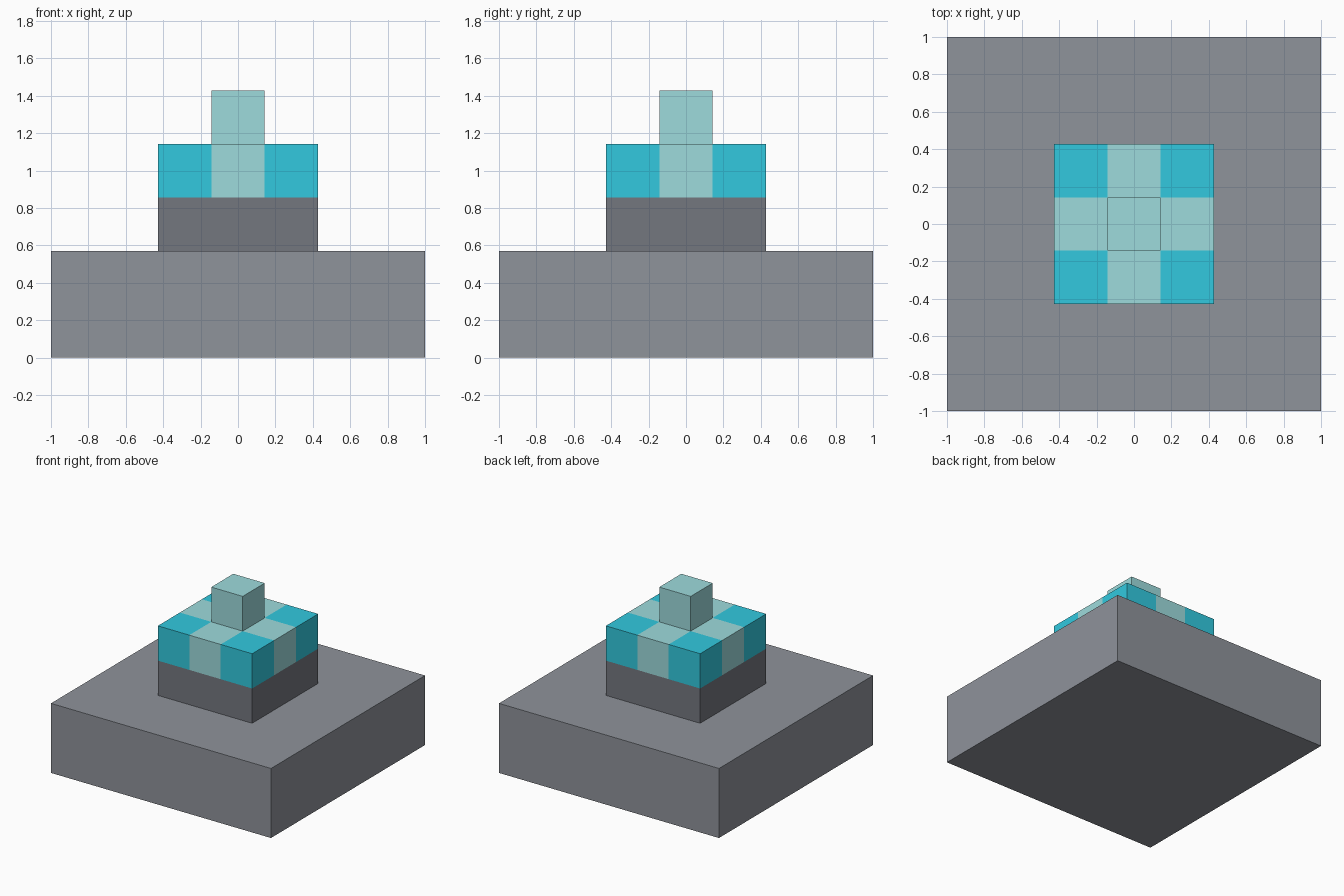
import bpy, bmesh

if "Cube" in bpy.data.objects:
    bpy.data.objects.remove(bpy.data.objects["Cube"])

U = 2 / 7  # one block unit


def material(name, srgb):
    mat = bpy.data.materials.new(name)
    linear = [((c / 255 + 0.055) / 1.055) ** 2.4 for c in srgb]
    mat.diffuse_color = (*linear, 1)
    mat.use_nodes = True
    mat.node_tree.nodes["Principled BSDF"].inputs["Base Color"].default_value = mat.diffuse_color
    return mat


def block(name, width, z_low, height, mats, checker=False):
    """Square block, sizes in units; checker splits it into 3 x 3 coloured cells."""
    bm = bmesh.new()
    bmesh.ops.create_cube(bm, size=1)
    bmesh.ops.scale(bm, vec=(width * U, width * U, height * U), verts=bm.verts)
    bmesh.ops.translate(bm, vec=(0, 0, (z_low + height / 2) * U), verts=bm.verts)
    if checker:
        for axis in ((1, 0, 0), (0, 1, 0)):
            for side in (-1, 1):
                bmesh.ops.bisect_plane(
                    bm, geom=bm.verts[:] + bm.edges[:] + bm.faces[:],
                    plane_co=[side * U / 2 * a for a in axis], plane_no=axis)
        # corner cells take the second material
        for f in bm.faces:
            c = f.calc_center_median()
            f.material_index = int(min(abs(c.x), abs(c.y)) > U / 2)
    mesh = bpy.data.meshes.new(name)
    bm.to_mesh(mesh)
    bm.free()
    for m in mats:
        mesh.materials.append(m)
    obj = bpy.data.objects.new(name, mesh)
    bpy.context.collection.objects.link(obj)
    return obj


stone = material("stone_grey", (143, 147, 155))
dark = material("dark_grey", (116, 119, 127))
pale = material("pale_aqua", (157, 219, 220))
cyan = material("cyan", (50, 201, 223))

# Stacked blocks, bottom to top
block("base", 7, 0, 2, [stone])
block("neck", 3, 2, 1, [dark])
block("checkered_tier", 3, 3, 1, [pale, cyan], checker=True)
block("top_cube", 1, 4, 1, [pale])
